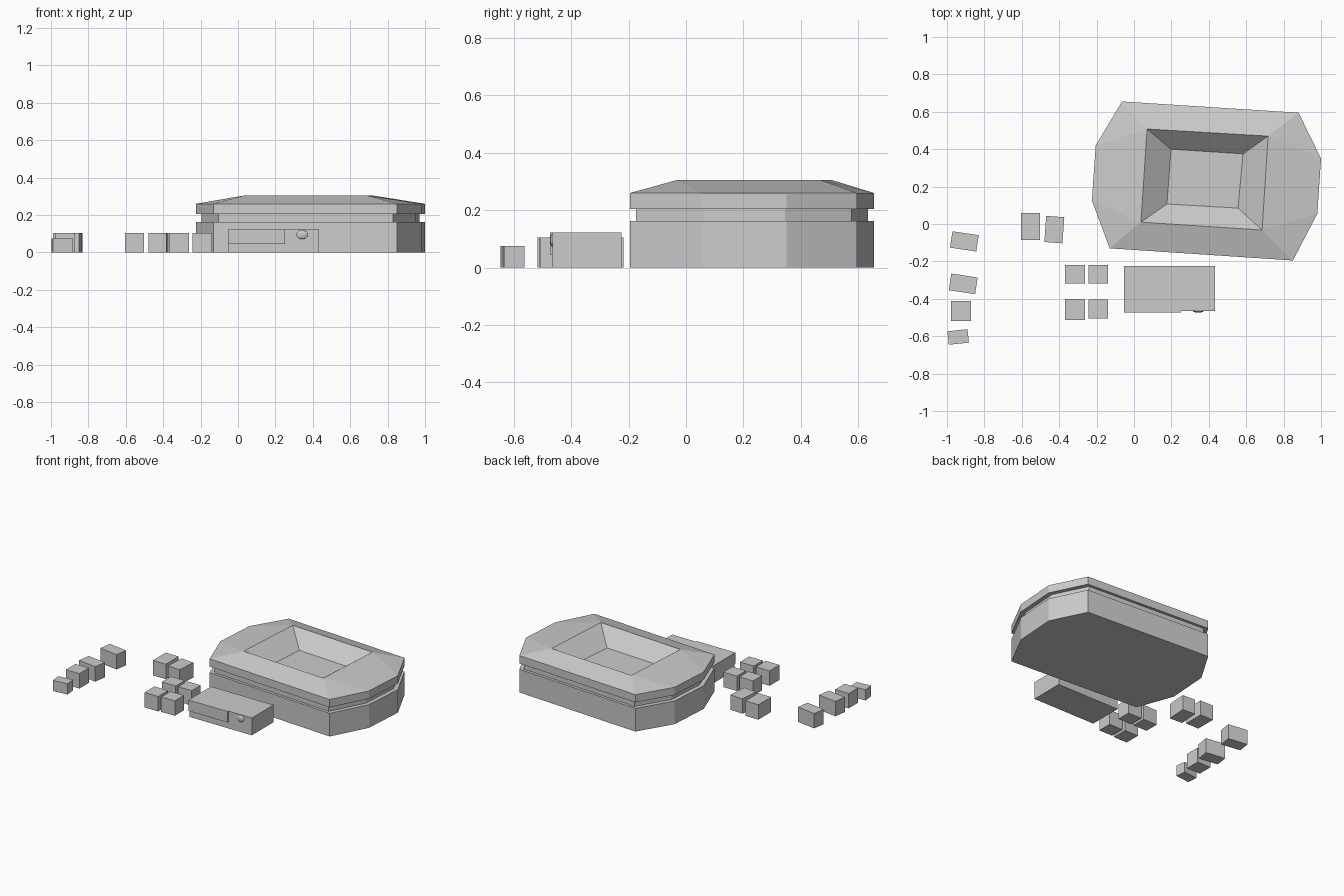
import bpy, bmesh, math
from mathutils import Vector, Matrix

if "Cube" in bpy.data.objects:
    bpy.data.objects.remove(bpy.data.objects["Cube"])

OUTER = [(-.064, .655), (.88, .595), (1.0, .35), (.98, .055),
         (.85, -.195), (-.13, -.13), (-.225, .125), (-.205, .42)]
RIM = [(.07, .508), (.717, .47), (.685, -.032), (.037, .01)]
FLOOR = [(.198, .40), (.583, .375), (.556, .085), (.176, .107)]
CENTRE = Vector((.387, .23))


def inset(pts, d):
    return [tuple(CENTRE + (Vector(p) - CENTRE) * (1 - d / (Vector(p) - CENTRE).length)) for p in pts]


def finish(name, bm):
    bmesh.ops.recalc_face_normals(bm, faces=bm.faces)
    me = bpy.data.meshes.new(name)
    bm.to_mesh(me)
    bm.free()
    ob = bpy.data.objects.new(name, me)
    bpy.context.collection.objects.link(ob)
    return ob


def loop(bm, pts, z):
    return [bm.verts.new((x, y, z)) for x, y in pts]


def bridge(bm, a, b):
    n = len(a)
    for i in range(n):
        bm.faces.new((a[i], a[(i + 1) % n], b[(i + 1) % n], b[i]))


def box(name, cx, cy, sx, sy, z0, z1, rot=0):
    bm = bmesh.new()
    bmesh.ops.create_cube(bm, size=1, matrix=Matrix.Translation((cx, cy, (z0 + z1) / 2))
                          @ Matrix.Rotation(math.radians(rot), 4, 'Z')
                          @ Matrix.Diagonal((sx, sy, z1 - z0, 1)))
    return finish(name, bm)


# eight-sided base with recessed neck
NECK = inset(OUTER, .03)
bm = bmesh.new()
loops = [loop(bm, p, z) for p, z in ((OUTER, 0), (OUTER, .163), (NECK, .163), (NECK, .206))]
for a, b in zip(loops, loops[1:]):
    bridge(bm, a, b)
bm.faces.new(loops[0])
finish("base", bm)

# lid: rim band, faceted slope to a four-cornered opening, sunken basin
bm = bmesh.new()
under, low, high = loop(bm, NECK, .205), loop(bm, OUTER, .205), loop(bm, OUTER, .26)
rim, floor = loop(bm, RIM, .305), loop(bm, FLOOR, .205)
bridge(bm, under, low)
bridge(bm, low, high)
for i in range(4):
    a, b, c = high[2 * i], high[2 * i + 1], high[(2 * i + 2) % 8]
    bm.faces.new((a, b, rim[(i + 1) % 4], rim[i]))
    bm.faces.new((b, c, rim[(i + 1) % 4]))
bridge(bm, rim, floor)
bm.faces.new(floor)
finish("lid_with_basin", bm)

# low front step with a raised panel and small knob
box("front_step", .19, -.345, .486, .24, 0, .122)
box("front_panel", .0985, -.467, .303, .014, .045, .122)
bm = bmesh.new()
bmesh.ops.create_uvsphere(bm, u_segments=12, v_segments=8, radius=1,
                          matrix=Matrix.Translation((.343, -.462, .095)) @ Matrix.Diagonal((.032, .012, .025, 1)))
finish("front_knob", bm)

# scattered small blocks: centre x, y, size x, y, height, rotation
BLOCKS = [(-.316, -.268, .108, .1, .105, 0), (-.191, -.268, .106, .1, .105, 0),
          (-.316, -.457, .106, .11, .105, 0), (-.191, -.455, .106, .102, .105, 0),
          (-.553, -.014, .101, .143, .105, 0), (-.426, -.03, .097, .14, .105, -4),
          (-.907, -.093, .142, .088, .105, -8.5), (-.913, -.32, .142, .09, .105, -8.5),
          (-.925, -.465, .105, .105, .105, 0), (-.94, -.604, .108, .072, .075, 6)]
for i, (x, y, sx, sy, h, r) in enumerate(BLOCKS):
    box(f"block_{i + 1}", x, y, sx, sy, 0, h, r)
